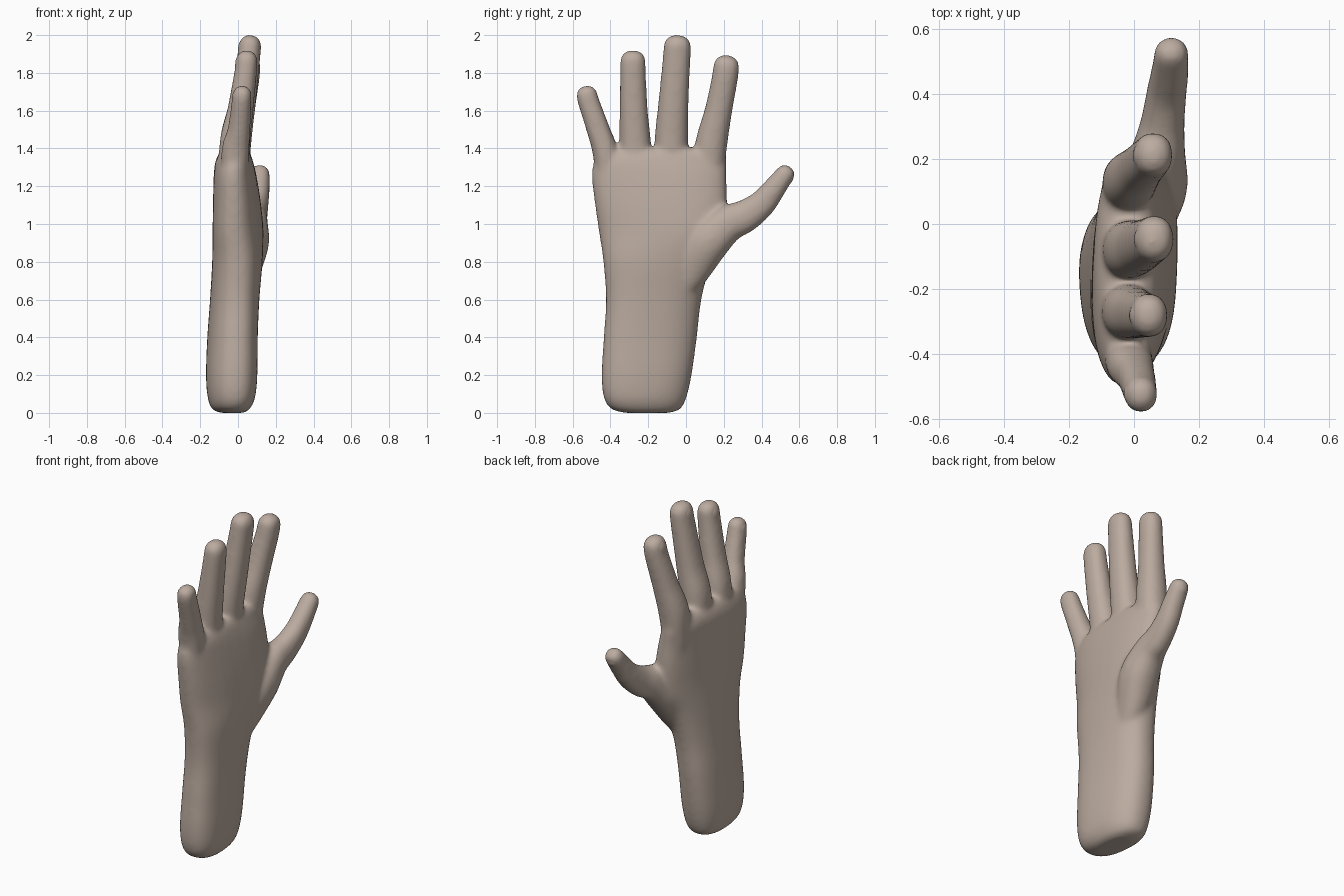
import bpy
import bmesh
import math
from mathutils import Vector

cube = bpy.data.objects.get("Cube")
if cube:
    bpy.data.objects.remove(cube, do_unlink=True)

SIDES = 32

skin = bpy.data.materials.new("warm taupe skin")
skin.use_nodes = True
skin_colour = (0.50, 0.41, 0.35, 1)
skin.diffuse_color = skin_colour
skin.node_tree.nodes["Principled BSDF"].inputs["Base Color"].default_value = skin_colour


def smooth_rows(rows, steps=5):
    """Run a Catmull-Rom spline through rows of numbers."""
    rows = [Vector(r) for r in rows]
    result = []
    for i in range(len(rows) - 1):
        a, b = rows[max(i - 1, 0)], rows[i]
        c, d = rows[i + 1], rows[min(i + 2, len(rows) - 1)]
        for k in range(steps):
            t = k / steps
            result.append(0.5 * (2 * b + (c - a) * t + (2 * a - 5 * b + 4 * c - d) * t * t
                                 + (3 * b - a - 3 * c + d) * t ** 3))
    return result + [rows[-1]]


def rounded_ring(power):
    """Unit outline between a circle and a square."""
    for i in range(SIDES):
        angle = math.tau * i / SIDES
        c, s = math.cos(angle), math.sin(angle)
        yield (math.copysign(abs(c) ** (2 / power), c),
               math.copysign(abs(s) ** (2 / power), s))


def loft(bm, rings):
    """Skin a closed solid over a list of point rings."""
    loops = [[bm.verts.new(p) for p in ring] for ring in rings]
    for low, high in zip(loops, loops[1:]):
        for i in range(SIDES):
            j = (i + 1) % SIDES
            bm.faces.new((low[i], low[j], high[j], high[i]))
    bm.faces.new(loops[0][::-1])
    bm.faces.new(loops[-1])


def add_digit(bm, rows, side_hint):
    """Rows hold x, y, z, half width along the hint, half depth."""
    rows = smooth_rows(rows)
    rings = []
    for i, row in enumerate(rows):
        ahead, behind = rows[min(i + 1, len(rows) - 1)], rows[max(i - 1, 0)]
        along = Vector(ahead[:3]) - Vector(behind[:3])
        along.normalize()
        side = Vector(side_hint)
        side = (side - along * side.dot(along)).normalized()
        frame = (Vector(row[:3]), side, along.cross(side), along, row[3], row[4])
        rings.append(frame + (1, 0))
    # Domed fingertip
    for k in range(1, 8):
        a = k / 8 * math.pi / 2
        rings.append(frame + (math.cos(a) ** 0.85, math.sin(a) * row[4]))
    loft(bm, [[centre + along * rise + side * (u * w * scale) + depth * (v * d * scale)
               for u, v in rounded_ring(2.2)]
              for centre, side, depth, along, w, d, scale, rise in rings])


def finish(bm, name):
    bmesh.ops.recalc_face_normals(bm, faces=bm.faces)
    mesh = bpy.data.meshes.new(name)
    bm.to_mesh(mesh)
    bm.free()
    mesh.materials.append(skin)
    mesh.shade_smooth()
    obj = bpy.data.objects.new(name, mesh)
    bpy.context.collection.objects.link(obj)
    return obj


hand_bm = bmesh.new()

# Forearm stump, wrist and palm: z, y low, y high, x low, x high, skew
palm_rows = [
    (0.0, -.32, -.09, -.09, .03, -.08),
    (.02, -.395, -.03, -.135, .06, -.08),
    (.08, -.435, .002, -.158, .088, -.08),
    (.2, -.447, .03, -.167, .10, -.08),
    (.4, -.436, .058, -.16, .102, -.08),
    (.6, -.424, .082, -.147, .112, -.05),
    (.8, -.438, .135, -.137, .13, 0),
    (.95, -.46, .2, -.132, .132, .06),
    (1.1, -.482, .218, -.13, .12, .05),
    (1.25, -.499, .215, -.128, .098, .03),
    (1.33, -.485, .215, -.12, .08, 0),
    (1.38, -.43, .2, -.095, .06, 0),
    (1.4, -.36, .17, -.06, .03, 0),
]
palm_rings = []
for z, y0, y1, x0, x1, skew in smooth_rows(palm_rows):
    cx, cy, hx, hy = (x0 + x1) / 2, (y0 + y1) / 2, (x1 - x0) / 2, (y1 - y0) / 2
    palm_rings.append([(cx + u * hx + skew * v * hy, cy + v * hy, z)
                       for u, v in rounded_ring(2.4)])
loft(hand_bm, palm_rings)

# Fingers and thumb: x, y, z, half width, half depth
fingers = {
    "index": [(-.02, .1, 1.1, .08, .06), (-.015, .13, 1.4, .086, .083),
              (.02, .172, 1.6, .073, .07), (.052, .205, 1.77, .07, .062),
              (.06, .213, 1.835, .069, .06)],
    "middle": [(-.02, -.08, 1.1, .08, .06), (-.014, -.078, 1.42, .089, .083),
               (.02, -.068, 1.62, .081, .072), (.055, -.05, 1.87, .074, .062),
               (.063, -.046, 1.942, .073, .06)],
    "ring": [(-.02, -.26, 1.1, .08, .06), (-.019, -.268, 1.4, .084, .081),
             (.012, -.277, 1.6, .075, .069), (.04, -.281, 1.8, .069, .06),
             (.046, -.281, 1.863, .068, .058)],
    "little": [(-.02, -.385, 1.1, .07, .055), (-.015, -.425, 1.37, .068, .074),
               (.005, -.465, 1.5, .062, .06), (.018, -.513, 1.64, .058, .053),
               (.022, -.525, 1.683, .057, .051)],
}
thumb = [(.02, -.06, .6, .05, .05), (.035, .02, .74, .08, .095), (.06, .115, .9, .104, .112),
         (.075, .22, 1.0, .084, .098), (.088, .31, 1.04, .068, .088), (.1, .4, 1.105, .062, .074),
         (.11, .465, 1.185, .058, .062), (.115, .523, 1.262, .054, .052)]
for rows in fingers.values():
    add_digit(hand_bm, rows, (0, 1, 0))
add_digit(hand_bm, thumb, (1, 0, 0))

# Fuse everything into one soft skin
hand = finish(hand_bm, "hand")
fuse = hand.modifiers.new("fuse", "REMESH")
fuse.mode = "VOXEL"
fuse.voxel_size = 0.011
fuse.use_smooth_shade = True
soften = hand.modifiers.new("soften", "SMOOTH")
soften.factor = 0.5
soften.iterations = 22


def add_nail(name, rows, outward):
    """Thin rounded plate resting on the back of a fingertip."""
    last, previous = Vector(rows[-1][:3]), Vector(rows[-2][:3])
    along = (last - previous).normalized()
    outward = Vector(outward)
    outward = (outward - along * outward.dot(along)).normalized()
    across = along.cross(outward)
    radius = rows[-1][4]
    centre = last + outward * (radius - 0.006) - along * 0.012
    bm = bmesh.new()
    bmesh.ops.create_uvsphere(bm, u_segments=24, v_segments=12, radius=1)
    for vert in bm.verts:
        u, v, w = vert.co
        bend = 0.01 * u * u + 0.01 * max(v, 0) ** 2
        vert.co = (centre + across * (u * radius * 0.68) + along * (v * radius * 0.75)
                   + outward * (w * 0.007 - bend))
    finish(bm, name)


for label, rows in fingers.items():
    add_nail(label + "_nail", rows, (-1, 0, 0))
add_nail("thumb_nail", thumb, (-.1, 1, -.4))
